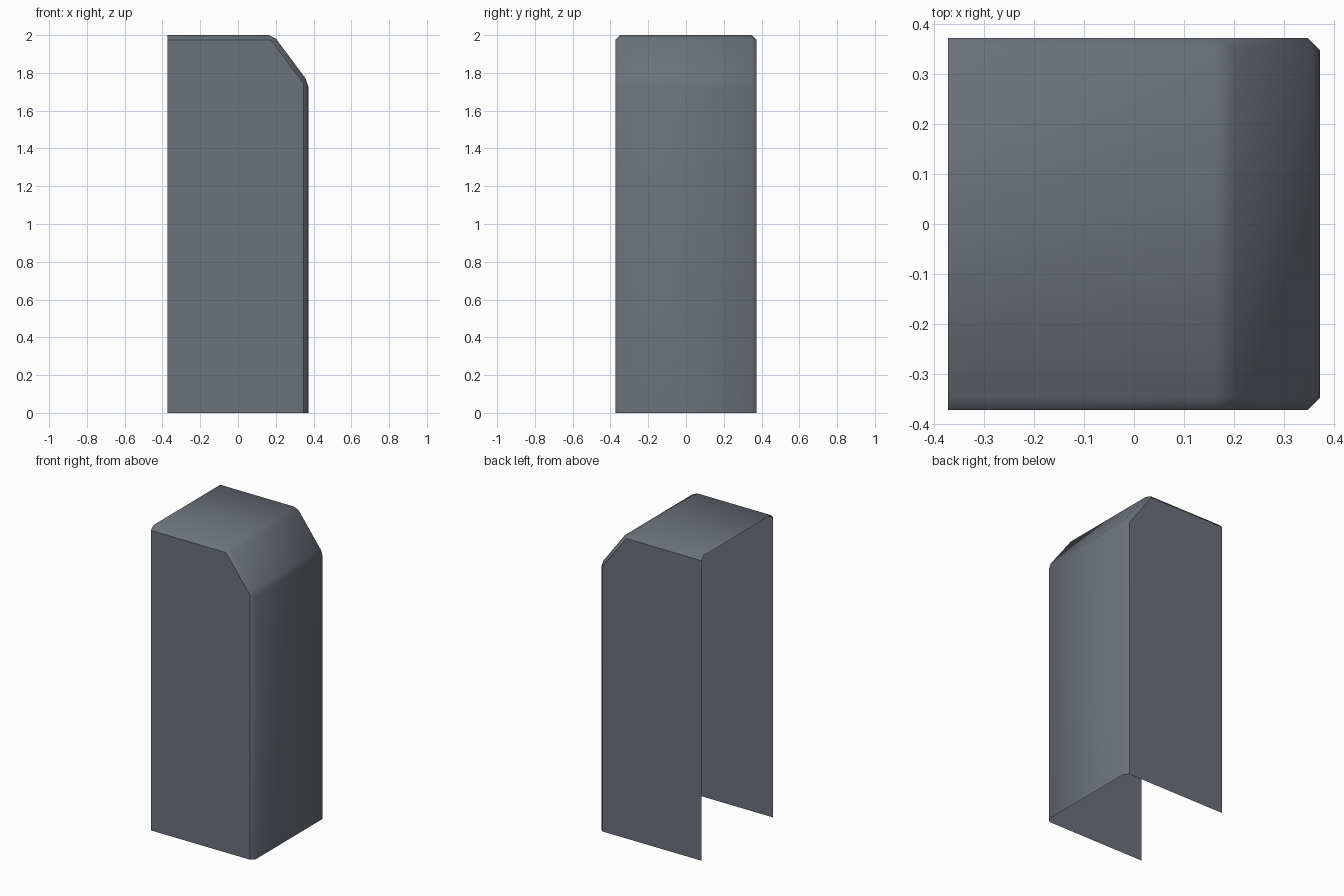
import bpy
import bmesh

cube = bpy.data.objects.get("Cube")
if cube:
    bpy.data.objects.remove(cube, do_unlink=True)

HALF = 0.373
BEVEL = 0.025

# Slate grey material
slate = bpy.data.materials.new("slate_grey")
slate.use_nodes = True
colour = (0.15, 0.168, 0.195, 1.0)
slate.diffuse_color = colour
slate.node_tree.nodes["Principled BSDF"].inputs["Base Color"].default_value = colour

# Side profile in x and z, from the open edge over the slope to the ground
profile = [(-HALF, 0), (-HALF, 2), (0.187, 2), (HALF, 1.75), (HALF, 0)]

bm = bmesh.new()
front = [bm.verts.new((x, -HALF, z)) for x, z in profile]
back = [bm.verts.new((x, HALF, z)) for x, z in profile]

# Front and back walls
bm.faces.new(front)
bm.faces.new(back)

# Top, slope and side panels; the underside and one side stay open
for i in range(1, len(profile) - 1):
    bm.faces.new((front[i], front[i + 1], back[i + 1], back[i]))
bmesh.ops.recalc_face_normals(bm, faces=bm.faces[:])

# Chamfer every joined edge
joined = [e for e in bm.edges if not e.is_boundary]
bmesh.ops.bevel(bm, geom=joined, offset=BEVEL, offset_type='OFFSET',
                segments=1, profile=0.5, affect='EDGES', clamp_overlap=False)
bm.normal_update()
top = max(bm.faces, key=lambda f: f.calc_center_median().z)
if top.normal.z < 0:
    bmesh.ops.reverse_faces(bm, faces=bm.faces[:])

# Flat walls, smoothly shaded wraparound
for face in bm.faces:
    face.smooth = abs(face.normal.y) < 0.99

mesh = bpy.data.meshes.new("cover_shell")
bm.to_mesh(mesh)
bm.free()
mesh.materials.append(slate)
shell = bpy.data.objects.new("cover_shell", mesh)
bpy.context.collection.objects.link(shell)
